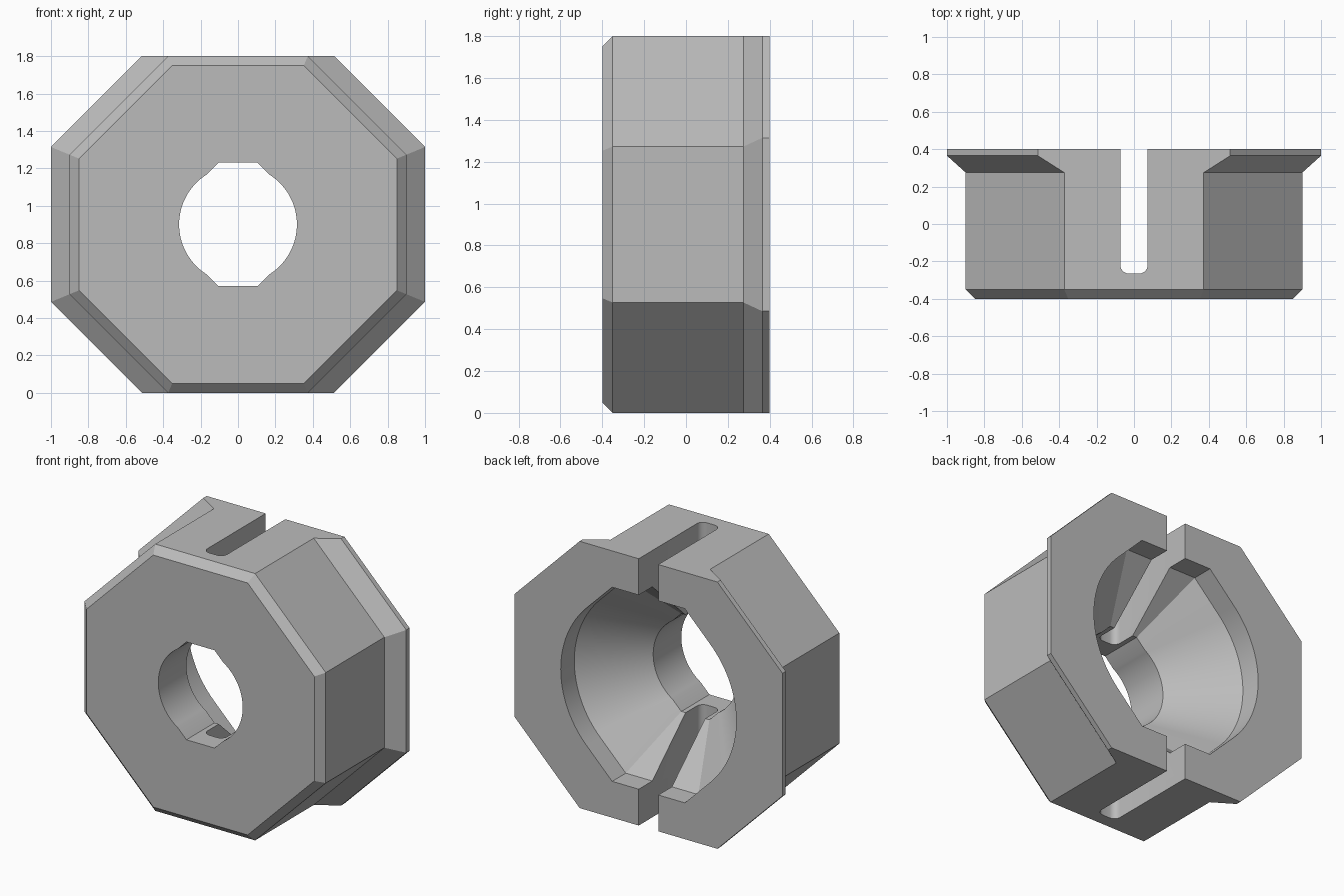
import bpy
import bmesh
from math import sin, cos, radians

MID = 0.9  # height of the bore axis

old = bpy.data.objects.get("Cube")
if old:
    bpy.data.objects.remove(old)

grey = bpy.data.materials.new("plain_grey")
grey.use_nodes = True
grey.diffuse_color = (0.5, 0.5, 0.5, 1)
grey.node_tree.nodes["Principled BSDF"].inputs["Base Color"].default_value = (0.5, 0.5, 0.5, 1)


def loft(name, rings):
    """Skin a closed solid through rings of points that all have the same count."""
    bm = bmesh.new()
    loops = [[bm.verts.new(p) for p in ring] for ring in rings]
    n = len(loops[0])
    for a, b in zip(loops, loops[1:]):
        for i in range(n):
            j = (i + 1) % n
            bm.faces.new((a[i], a[j], b[j], b[i]))
    bm.faces.new(loops[0])
    bm.faces.new(loops[-1])
    bmesh.ops.recalc_face_normals(bm, faces=bm.faces)
    mesh = bpy.data.meshes.new(name)
    bm.to_mesh(mesh)
    bm.free()
    mesh.materials.append(grey)
    obj = bpy.data.objects.new(name, mesh)
    bpy.context.collection.objects.link(obj)
    return obj


def octagon(y, apothem):
    """Regular octagon, with its top and bottom trimmed to the body height."""
    side = apothem * 0.4142
    top = min(apothem, MID)
    x = apothem + side - top
    quarter = [(apothem, side), (x, top)]
    half = quarter + [(-px, pz) for px, pz in reversed(quarter)]
    full = half + [(-px, -pz) for px, pz in half]
    return [(px, y, MID + pz) for px, pz in full]


def bore_ring(y, radius, spread, flat, height, steps=32):
    """Round on both sides, with a bevelled flat above and below."""
    half = []
    for i in range(steps + 1):
        a = radians(spread * (2 * i / steps - 1))
        half.append((radius * cos(a), radius * sin(a)))
    half += [(flat, height), (-flat, height)]
    full = half + [(-px, -pz) for px, pz in half]
    return [(px, y, MID + pz) for px, pz in full]


# Octagonal body with a bevelled front and a flared rear flange
body = loft("octagonal_body", [octagon(y, a) for y, a in (
    (-0.4, 0.85), (-0.35, 0.9), (0.275, 0.9), (0.365, 1.0), (0.4, 1.0))])

# Bore: narrow throat, cone and wide rear lip
throat = (0.315, 57.4, 0.105, 0.33)
mouth = (0.655, 45, 0.271, 0.655)
bore = loft("bore_cutter", [
    bore_ring(-0.6, *throat), bore_ring(-0.1, *throat),
    bore_ring(0.255, *mouth), bore_ring(0.6, *mouth)])

# Vertical slot, open to the rear, with a rounded inner end
half_width, end, fillet = 0.073, -0.265, 0.045
side = []
for i in range(7):
    a = radians(15 * i)
    side.append((half_width - fillet + fillet * cos(a), end + fillet - fillet * sin(a)))
outline = [(half_width, 0.6)] + side
outline += [(-x, y) for x, y in reversed(outline)]
slot = loft("slot_cutter", [[(x, y, z) for x, y in outline] for z in (-0.2, 2.0)])

# Cut the bore and slot, then discard the cutters
bpy.context.view_layer.objects.active = body
for cutter in (bore, slot):
    cutter.hide_render = True
    mod = body.modifiers.new(cutter.name, 'BOOLEAN')
    mod.operation = 'DIFFERENCE'
    mod.solver = 'EXACT'
    mod.object = cutter
    bpy.ops.object.modifier_apply(modifier=mod.name)
    bpy.data.objects.remove(cutter)

for obj in bpy.context.selected_objects:
    obj.select_set(False)
body.select_set(True)
bpy.ops.object.shade_smooth_by_angle(angle=radians(25))
